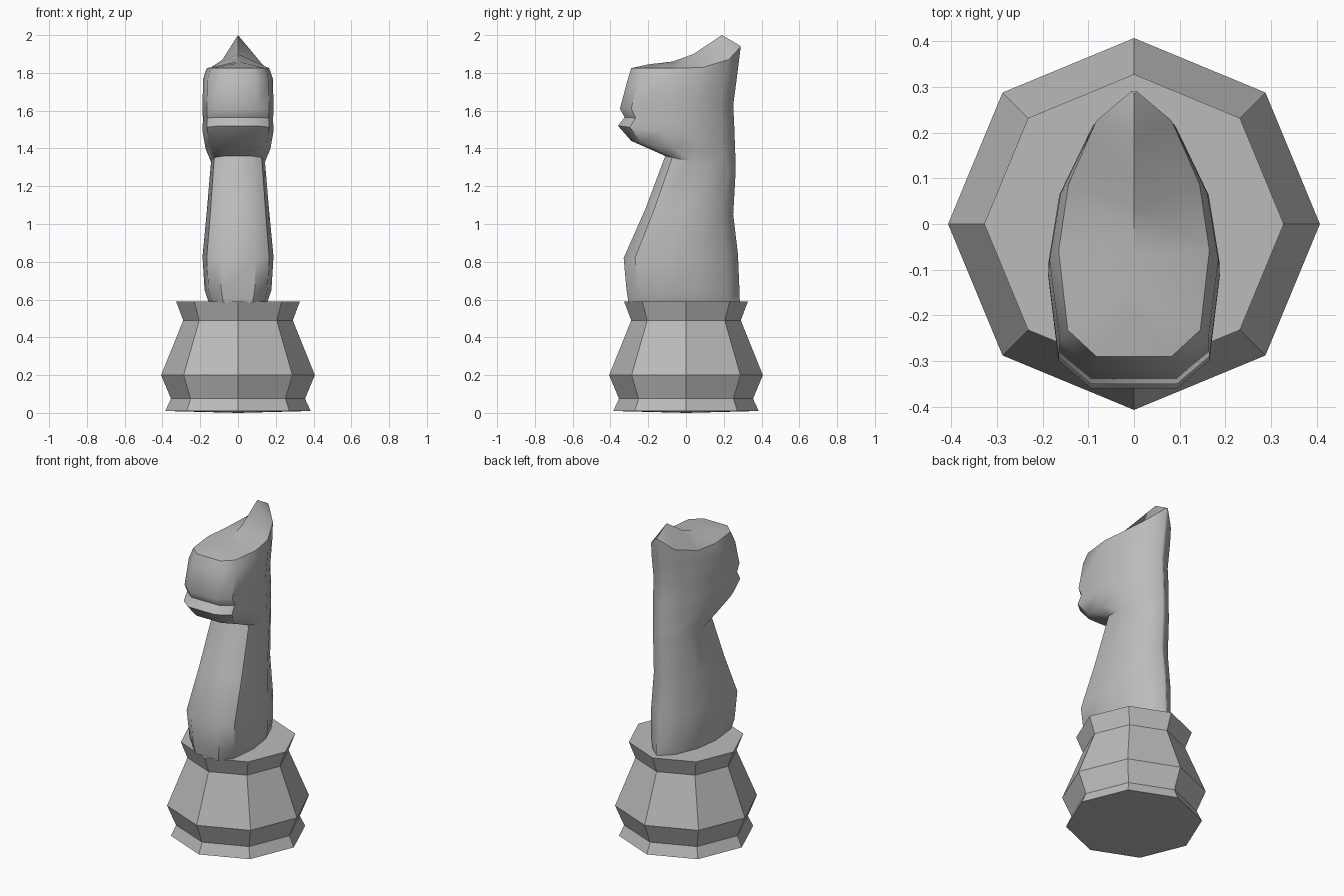
import bpy, bmesh, math

cube = bpy.data.objects.get("Cube")
if cube:
    bpy.data.objects.remove(cube, do_unlink=True)

grey = bpy.data.materials.new("stone grey")
grey.use_nodes = True
grey.diffuse_color = (0.5, 0.5, 0.5, 1)
grey.node_tree.nodes["Principled BSDF"].inputs["Base Color"].default_value = (0.5, 0.5, 0.5, 1)


def loft(name, rings, smooth_angle):
    """Skin closed rings of points, merging coincident ones and capping open ends."""
    bm = bmesh.new()
    loops = [[bm.verts.new(p) for p in ring] for ring in rings]
    n = len(loops[0])
    for low, high in zip(loops, loops[1:]):
        for i in range(n):
            j = (i + 1) % n
            bm.faces.new((low[i], low[j], high[j], high[i]))
    bmesh.ops.remove_doubles(bm, verts=bm.verts, dist=0.0005)
    bmesh.ops.holes_fill(bm, edges=[e for e in bm.edges if e.is_boundary], sides=0)
    bmesh.ops.recalc_face_normals(bm, faces=bm.faces)
    mesh = bpy.data.meshes.new(name)
    bm.to_mesh(mesh)
    bm.free()
    mesh.materials.append(grey)
    obj = bpy.data.objects.new(name, mesh)
    bpy.context.collection.objects.link(obj)
    bpy.ops.object.select_all(action='DESELECT')
    obj.select_set(True)
    bpy.context.view_layer.objects.active = obj
    bpy.ops.object.shade_smooth_by_angle(angle=math.radians(smooth_angle))
    return obj


# Eight-sided turned base: radius, height
base_profile = [(0, 0), (0.385, 0.01), (0.355, 0.075), (0.407, 0.2),
                (0.29, 0.49), (0.328, 0.59), (0, 0.59)]
loft("base", [[(r * math.cos(k * math.pi / 4), r * math.sin(k * math.pi / 4), z)
               for k in range(8)] for r, z in base_profile], 35)

# Half outline of the body: width fraction, depth fraction from front to back
outline = [(0.5, 0), (0.88, 0.1), (1, 0.4), (0.87, 0.65), (0.5, 0.89), (0.04, 1)]


def mirrored(half):
    return half + [(-x, y, z) for x, y, z in reversed(half)]


def section(width, front, back, z_front, z_back, power=1):
    return mirrored([(width * u, front + (back - front) * t,
                      z_front + (z_back - z_front) * t ** power) for u, t in outline])


# Neck, jaw, lips, muzzle and brow, each ring tilted between front and back
body = [
    section(0.155, -0.305, 0.285, 0.585, 0.585),
    section(0.177, -0.315, 0.283, 0.65, 0.65),
    section(0.188, -0.33, 0.275, 0.82, 0.84),
    section(0.165, -0.215, 0.25, 1.08, 1.05),
    section(0.143, -0.11, 0.263, 1.36, 1.28),
    section(0.172, -0.29, 0.262, 1.44, 1.34),
    section(0.188, -0.36, 0.258, 1.52, 1.45),
    section(0.186, -0.325, 0.255, 1.565, 1.53),
    section(0.188, -0.35, 0.25, 1.61, 1.63),
    section(0.185, -0.31, 0.27, 1.76, 1.78),
    section(0.165, -0.29, 0.29, 1.825, 1.94, 8),
]
# Crown ridge rising to the single pointed ear
body.append(mirrored([(0, -0.2, 1.845), (0, -0.14, 1.852), (0, -0.07, 1.86),
                      (0, 0.04, 1.9), (0, 0.19, 2.0), (0, 0.285, 1.945)]))
loft("horse_head", body, 40)
